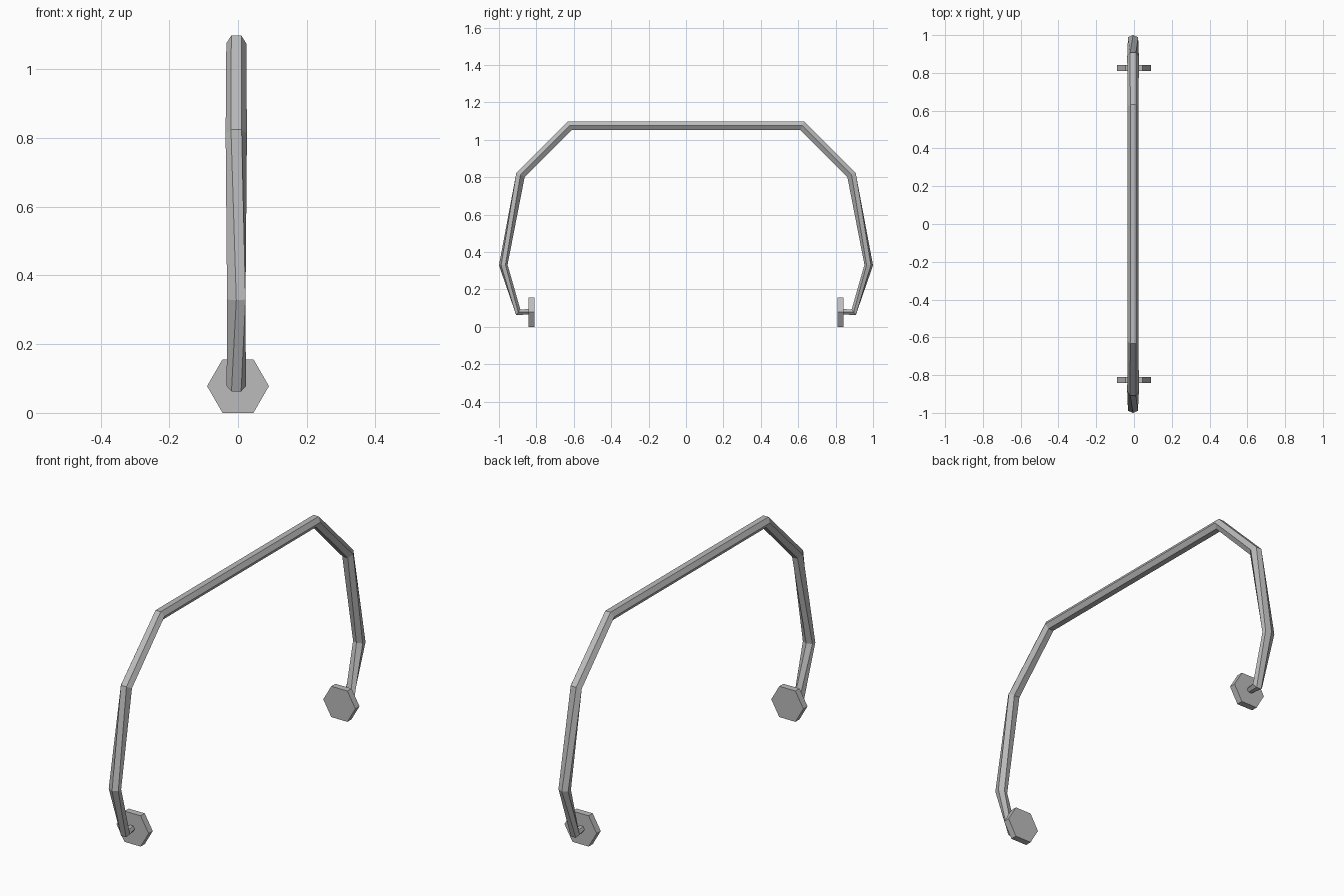
import bpy, bmesh, math
from mathutils import Vector

cube = bpy.data.objects.get("Cube")
if cube:
    bpy.data.objects.remove(cube, do_unlink=True)

metal = bpy.data.materials.new("grey_metal")
metal.use_nodes = True
GREY = (0.5, 0.5, 0.5, 1)
metal.diffuse_color = GREY
metal.node_tree.nodes["Principled BSDF"].inputs["Base Color"].default_value = GREY


def make_object(name, bm):
    bmesh.ops.recalc_face_normals(bm, faces=bm.faces)
    mesh = bpy.data.meshes.new(name)
    bm.to_mesh(mesh)
    bm.free()
    mesh.materials.append(metal)
    obj = bpy.data.objects.new(name, mesh)
    bpy.context.collection.objects.link(obj)
    return obj


def loft(name, rings):
    """Skin hexagonal rings of points and cap both ends."""
    bm = bmesh.new()
    loops = [[bm.verts.new(p) for p in ring] for ring in rings]
    for a, b in zip(loops, loops[1:]):
        for i in range(6):
            j = (i + 1) % 6
            bm.faces.new((a[i], a[j], b[j], b[i]))
    bm.faces.new(loops[0])
    bm.faces.new(loops[-1])
    return make_object(name, bm)


# Bent grab bar: y, z, half width, half depth, twist of each hexagonal ring
half = [(-0.835, 0.08, 0.016, 0.016, 0),
        (-0.897, 0.078, 0.028, 0.022, 0),
        (-0.977, 0.33, 0.031, 0.023, -30),
        (-0.885, 0.812, 0.031, 0.029, 0),
        (-0.622, 1.075, 0.029, 0.029, 0)]
path = half + [(-y, z, w, d, t) for y, z, w, d, t in reversed(half)]
points = [Vector((0, p[0], p[1])) for p in path]
rings = []
for k, (y, z, w, d, twist) in enumerate(path):
    before = (points[k] - points[max(k - 1, 0)]).normalized()
    after = (points[min(k + 1, len(path) - 1)] - points[k]).normalized()
    along = (before + after).normalized()
    if k in (0, len(path) - 1):
        along = Vector((0, -1 if k == 0 else 1, 0))
        along = Vector((0, -1, 0))if k == 0 else Vector((0, -1, 0)) * -1
        if k:
            along = Vector((0, -1, 0)) * -1
    outward = Vector((0, -along.z, along.y))
    if k == len(path) - 1:
        outward = Vector((0, 0, -1))
    if k == 0:
        outward = Vector((0, 0, -1))
    ring = []
    for i in range(6):
        a = math.radians(60 * i + twist)
        ring.append(points[k] + Vector((w * math.cos(a) - 0.005, 0, 0))
                    + outward * d * math.sin(a))
    rings.append(ring)
loft("grab_bar", rings)

# Hexagonal mounting plates
for name, side in (("front_mount_plate", -1), ("back_mount_plate", 1)):
    plate = []
    for y in (0.81, 0.843):
        plate.append([(0.09 * math.cos(math.radians(60 * i)), side * y,
                       0.078 + 0.09 * math.sin(math.radians(60 * i)))
                      for i in range(6)])
    loft(name, plate)
